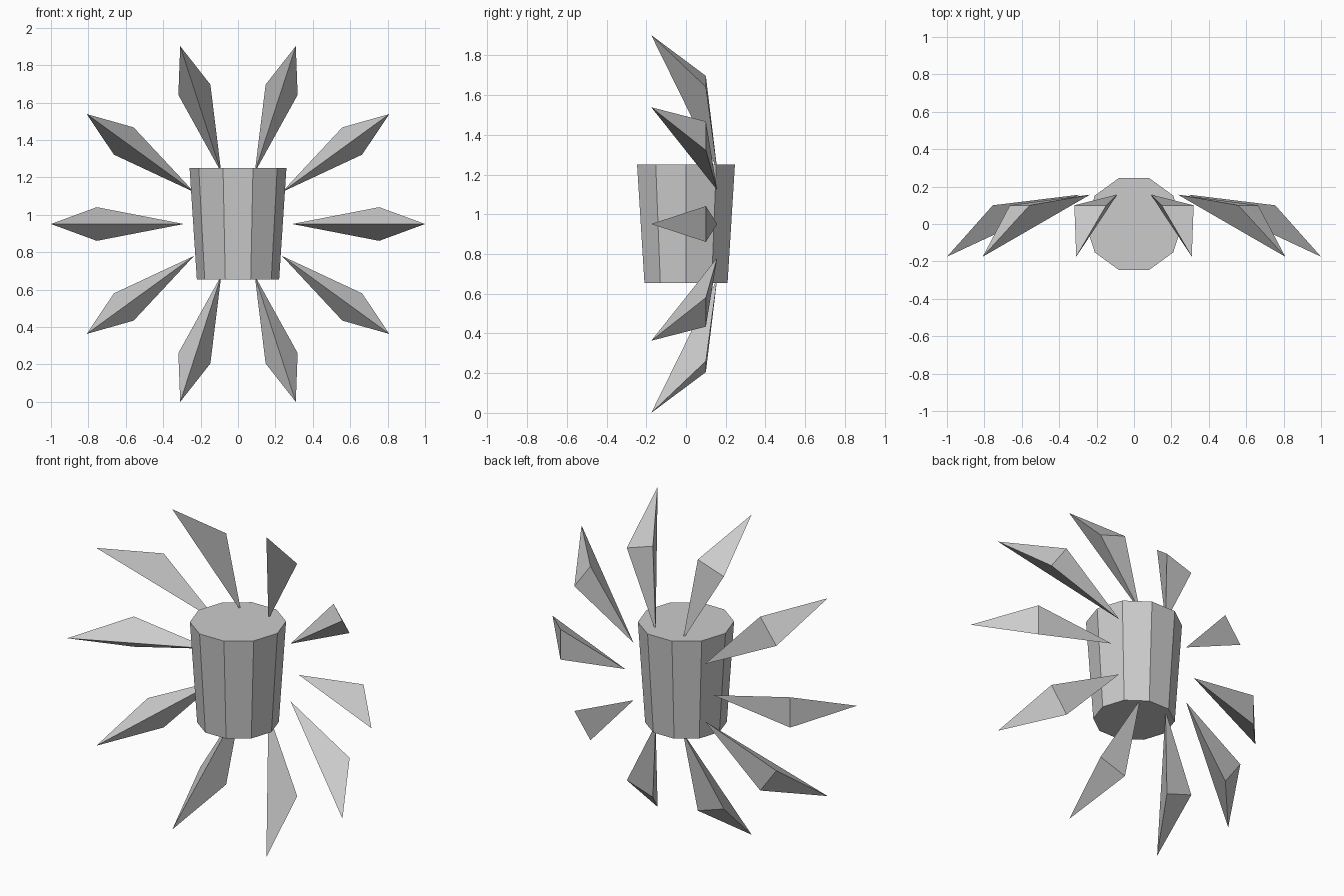
import bpy
import bmesh
from math import pi, cos, sin
from mathutils import Matrix, Vector

default = bpy.data.objects.get("Cube")
if default:
    bpy.data.objects.remove(default, do_unlink=True)

CENTER_Z = 0.951
SIDES = 10

grey = bpy.data.materials.new("light grey")
grey.use_nodes = True
colour = (0.6, 0.6, 0.6, 1)
grey.diffuse_color = colour
grey.node_tree.nodes["Principled BSDF"].inputs["Base Color"].default_value = colour


def add_object(name, bm):
    bmesh.ops.recalc_face_normals(bm, faces=bm.faces)
    mesh = bpy.data.meshes.new(name)
    bm.to_mesh(mesh)
    bm.free()
    mesh.materials.append(grey)
    obj = bpy.data.objects.new(name, mesh)
    bpy.context.collection.objects.link(obj)
    return obj


# Tapered ten-sided core, with a corner on the x axis
bm = bmesh.new()
rings = []
for radius, z in ((0.22, 0.653), (0.259, 1.25)):
    rings.append([bm.verts.new((radius * cos(2 * pi * i / SIDES),
                                radius * sin(2 * pi * i / SIDES), z))
                  for i in range(SIDES)])
low, high = rings
bm.faces.new(low)
bm.faces.new(high)
for i in range(SIDES):
    j = (i + 1) % SIDES
    bm.faces.new((low[i], low[j], high[j], high[i]))
add_object("core", bm)


# Four-sided spike: root, forward-swept tip and two rear corners
def add_spike(index):
    bm = bmesh.new()
    root, tip, upper, lower = [bm.verts.new(p) for p in (
        (0.29, 0.157, 0), (1, -0.175, 0),
        (0.755, 0.1, 0.09), (0.755, 0.1, -0.09))]
    for face in ((root, upper, tip), (root, tip, lower),
                 (root, lower, upper), (tip, upper, lower)):
        bm.faces.new(face)
    turn = Matrix.Rotation(-2 * pi * index / SIDES, 4, "Y")
    bm.transform(Matrix.Translation(Vector((0, 0, CENTER_Z))) @ turn)
    add_object(f"spike_{index + 1}", bm)


# Ring of spikes around the core
for index in range(SIDES):
    add_spike(index)
